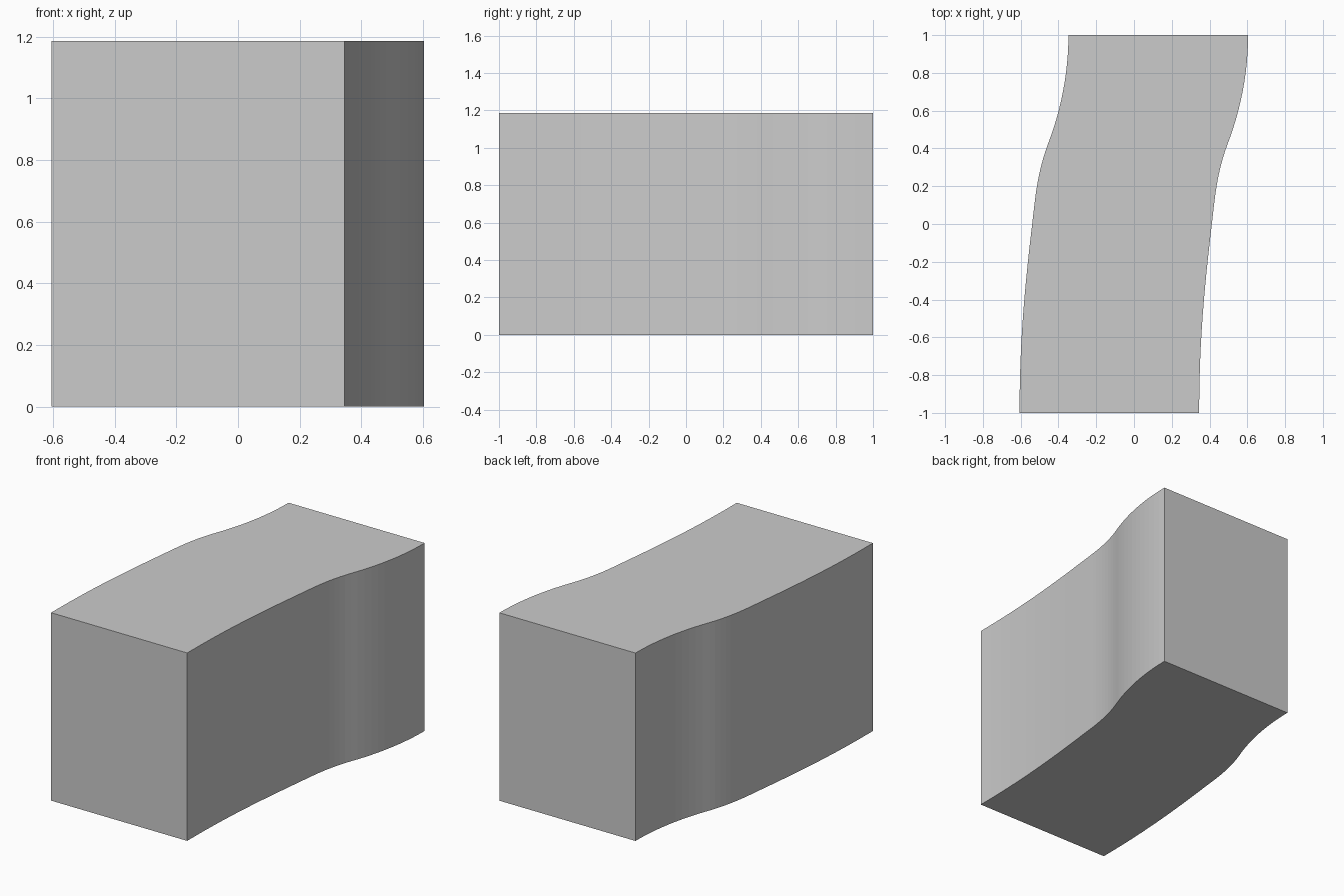
import bpy, bmesh
from mathutils import Vector
from mathutils.geometry import interpolate_bezier

if "Cube" in bpy.data.objects:
    bpy.data.objects.remove(bpy.data.objects["Cube"])

WIDTH, HEIGHT = 0.951, 1.187

# Left edge of the plan: three Bezier pieces (start, handle, handle, end)
PIECES = [
    ((-0.606, -1.0), (-0.606, -0.62), (-0.578, -0.33), (-0.539, 0.0)),
    ((-0.539, 0.0), (-0.523, 0.135), (-0.515, 0.26), (-0.457, 0.42)),
    ((-0.457, 0.42), (-0.387, 0.60), (-0.347, 0.80), (-0.347, 1.0)),
]

edge = []
for piece in PIECES:
    pts = interpolate_bezier(*[Vector((x, y, 0)) for x, y in piece], 13)
    edge += pts if not edge else pts[1:]

# Closed plan: the right edge is the left edge shifted by the width
outline = [p + Vector((WIDTH, 0, 0)) for p in edge] + edge[::-1]

# Extrude the plan upward into a solid wavy block
bm = bmesh.new()
base = bm.faces.new([bm.verts.new(p) for p in outline])
top = bmesh.ops.extrude_face_region(bm, geom=[base], use_keep_orig=True)["geom"]
bmesh.ops.translate(bm, vec=(0, 0, HEIGHT),
                    verts=[v for v in top if isinstance(v, bmesh.types.BMVert)])
bmesh.ops.recalc_face_normals(bm, faces=bm.faces)
mesh = bpy.data.meshes.new("wavy_block")
bm.to_mesh(mesh)
bm.free()
block = bpy.data.objects.new("wavy_block", mesh)
bpy.context.collection.objects.link(block)
